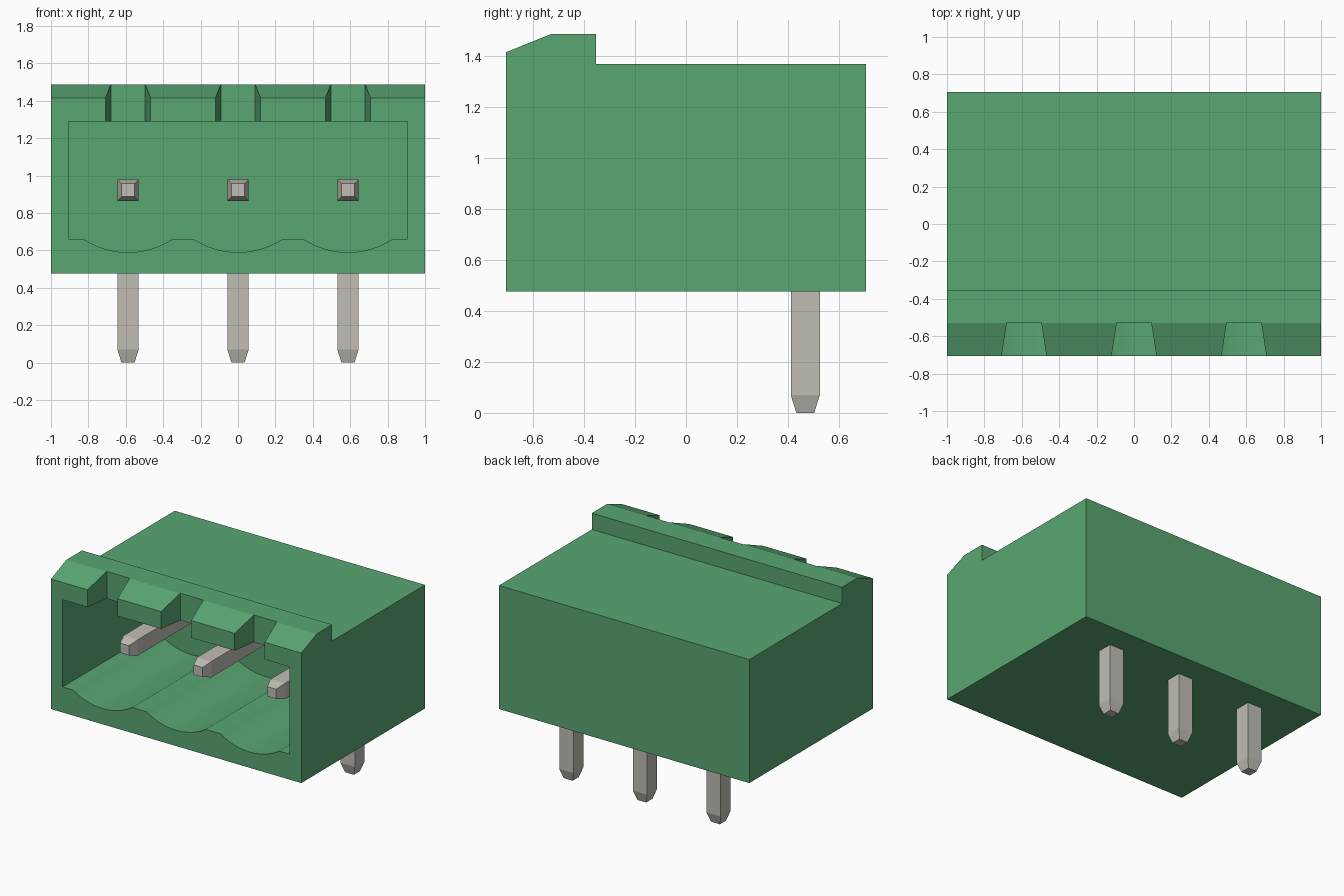
import bpy, bmesh, math

cube = bpy.data.objects.get("Cube")
if cube:
    bpy.data.objects.remove(cube, do_unlink=True)

PITCH = 0.588
CENTRES = [-PITCH, 0, PITCH]


def material(name, rgb):
    m = bpy.data.materials.new(name)
    m.use_nodes = True
    m.diffuse_color = (*rgb, 1)
    bsdf = next(n for n in m.node_tree.nodes if n.type == 'BSDF_PRINCIPLED')
    bsdf.inputs["Base Color"].default_value = (*rgb, 1)
    return m


green = material("connector_green", (0.10, 0.38, 0.17))
tin = material("tin_grey", (0.53, 0.51, 0.46))


def loft(name, rings, mat):
    """Skin a list of equal-length rings and cap both ends."""
    bm = bmesh.new()
    loops = [[bm.verts.new(p) for p in ring] for ring in rings]
    for a, b in zip(loops, loops[1:]):
        for i in range(len(a)):
            j = (i + 1) % len(a)
            bm.faces.new((a[i], a[j], b[j], b[i]))
    bm.faces.new(loops[0])
    bm.faces.new(loops[-1])
    bmesh.ops.recalc_face_normals(bm, faces=bm.faces)
    mesh = bpy.data.meshes.new(name)
    bm.to_mesh(mesh)
    bm.free()
    mesh.materials.append(mat)
    obj = bpy.data.objects.new(name, mesh)
    bpy.context.collection.objects.link(obj)
    return obj


def select(obj):
    bpy.ops.object.select_all(action='DESELECT')
    obj.select_set(True)
    bpy.context.view_layer.objects.active = obj


def cut(target, cutter):
    mod = target.modifiers.new("cut", 'BOOLEAN')
    mod.operation = 'DIFFERENCE'
    mod.solver = 'EXACT'
    mod.object = cutter
    cutter.hide_render = True
    select(target)
    bpy.ops.object.modifier_apply(modifier=mod.name)
    bpy.data.objects.remove(cutter, do_unlink=True)


# Housing: side profile with a chamfered ridge along the front edge
side = [(-0.706, 0.476), (0.706, 0.476), (0.706, 1.368), (-0.353, 1.368),
        (-0.353, 1.486), (-0.53, 1.486), (-0.706, 1.415)]
housing = loft("housing", [[(x, y, z) for y, z in side] for x in (-1, 1)], green)

# Front cavity with a scalloped floor under each pin
FLOOR, DEPTH, HALF = 0.66, 0.07, 0.237
radius = (HALF ** 2 + DEPTH ** 2) / (2 * DEPTH)
sweep = math.asin(HALF / radius)
STEPS = 24
outline = [(0.907, 1.29), (-0.907, 1.29), (-0.907, FLOOR)]
for c in CENTRES:
    for i in range(STEPS + 1):
        a = sweep * (2 * i / STEPS - 1)
        outline.append((c + radius * math.sin(a),
                        FLOOR - DEPTH + radius * (1 - math.cos(a))))
outline.append((0.907, FLOOR))
cut(housing, loft("cavity_cutter",
                  [[(x, y, z) for x, z in outline] for y in (-0.9, 0.31)], green))

# Flared keying notches through the front ridge
for c in CENTRES:
    plan = [(c - 0.148, -0.886), (c + 0.148, -0.886),
            (c + 0.092, -0.526), (c - 0.092, -0.526)]
    cut(housing, loft("notch_cutter",
                      [[(x, y, z) for x, y in plan] for z in (1.1, 1.7)], green))

select(housing)
bpy.ops.object.shade_smooth_by_angle(angle=math.radians(15))

# Bent square pins with tapered tips: (y, z, half width, normal y, normal z)
W, TIP, LEG_Y, BLADE_Z = 0.057, 0.035, 0.468, 0.922
path = [(-0.455, BLADE_Z, TIP, 0, 1), (-0.385, BLADE_Z, W, 0, 1),
        (LEG_Y, BLADE_Z, W, 1, 1),
        (LEG_Y, 0.07, W, 1, 0), (LEG_Y, 0, TIP, 1, 0)]
for side_name, c in zip(("right", "middle", "left"), CENTRES):
    rings = [[(c + sx * h, y + s * h * ny, z + s * h * nz)
              for sx, s in ((-1, -1), (1, -1), (1, 1), (-1, 1))]
             for y, z, h, ny, nz in path]
    loft(side_name + "_pin", rings, tin)
